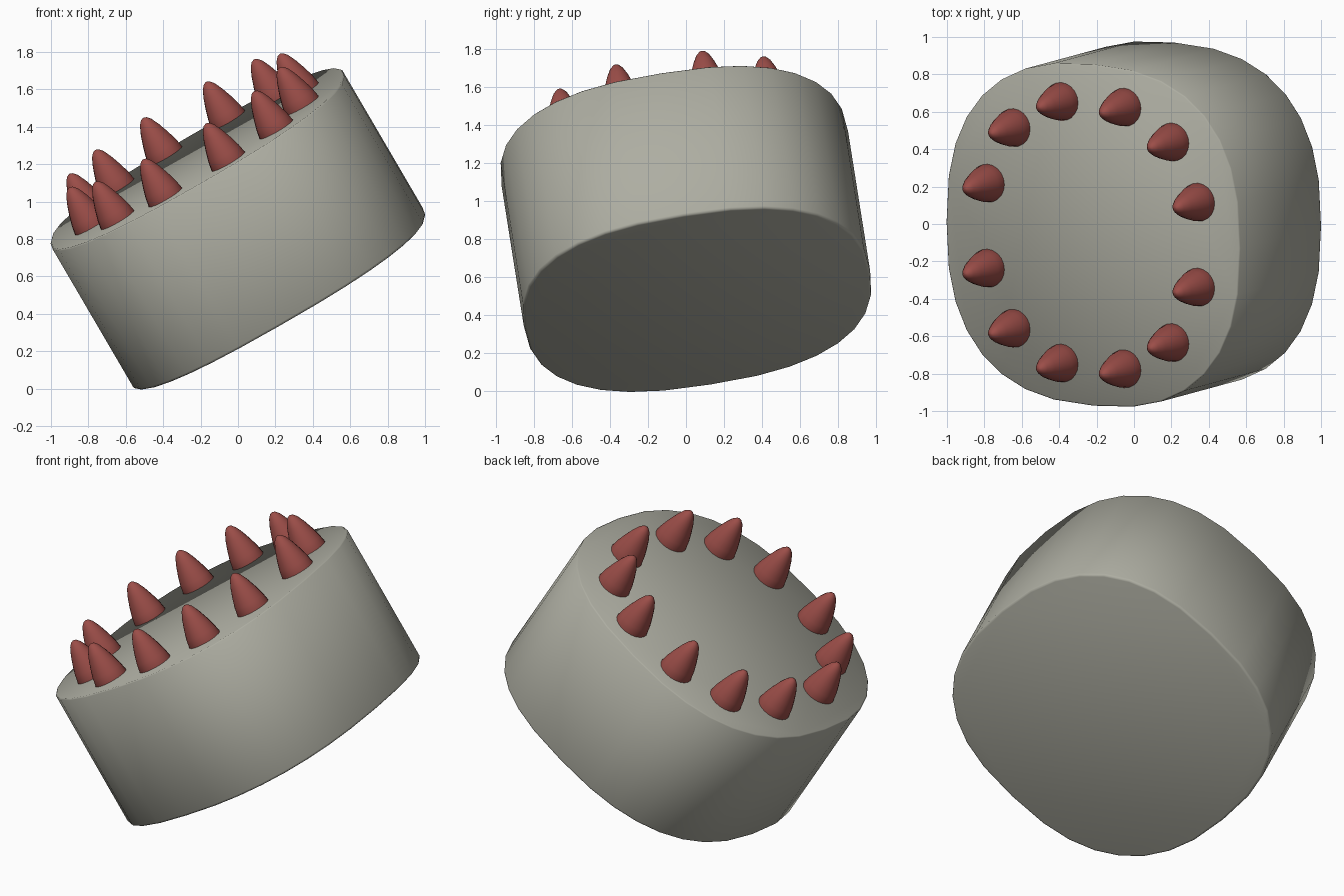
import bpy, bmesh, math
from mathutils import Matrix, Vector

if "Cube" in bpy.data.objects:
    bpy.data.objects.remove(bpy.data.objects["Cube"])

# Shared tilt: the whole drum leans to the left and slightly to the front
TILT = Matrix.Rotation(math.radians(9), 4, 'X') @ Matrix.Rotation(math.radians(-30), 4, 'Y')
HALF = 0.44                      # half height along the tilted axis
FRAME = Matrix.Translation((0, 0, 0.853)) @ TILT


def material(name, rgb):
    m = bpy.data.materials.new(name)
    m.diffuse_color = (*rgb, 1)
    m.use_nodes = True
    m.node_tree.nodes["Principled BSDF"].inputs["Base Color"].default_value = m.diffuse_color
    return m


def lathe_like(name, rings, mat):
    """Skin a stack of closed rings, capping both ends."""
    bm = bmesh.new()
    loops = [[bm.verts.new(p) for p in ring] for ring in rings]
    n = len(loops[0])
    for a, b in zip(loops, loops[1:]):
        for i in range(n):
            j = (i + 1) % n
            bm.faces.new((a[i], a[j], b[j], b[i]))
    bm.faces.new(loops[0][::-1])
    bm.faces.new(loops[-1])
    me = bpy.data.meshes.new(name)
    bm.to_mesh(me)
    bm.free()
    me.materials.append(mat)
    ob = bpy.data.objects.new(name, me)
    bpy.context.collection.objects.link(ob)
    bpy.context.view_layer.objects.active = ob
    ob.select_set(True)
    bpy.ops.object.shade_smooth_by_angle(angle=math.radians(50))
    ob.select_set(False)
    return ob


def squircle(rx, ry, z, n=32, power=2.5):
    pts = []
    for i in range(n):
        t = 2 * math.pi * i / n
        c, s = math.cos(t), math.sin(t)
        pts.append(Vector((math.copysign(abs(c) ** (2 / power), c) * rx,
                           math.copysign(abs(s) ** (2 / power), s) * ry, z)))
    return pts


stone = material("warm_grey", (0.42, 0.42, 0.36))
red = material("dull_red", (0.33, 0.075, 0.065))

# Drum body with a softened rim
RX, RY, B = 0.907, 0.924, 0.014
body = lathe_like("drum_body", [
    squircle(RX - B, RY - B, -HALF),
    squircle(RX - B * 0.3, RY - B * 0.3, -HALF + B * 0.3),
    squircle(RX, RY, -HALF + B),
    squircle(RX, RY, HALF - B * 0.5),
    squircle(RX - B * 0.5, RY - B * 0.5, HALF)], stone)
body.matrix_world = FRAME

# Ring of twelve blunt spikes, one quarter mirrored both ways
profile = [(0.1, -0.02), (0.103, 0.0), (0.094, 0.05), (0.078, 0.105),
           (0.057, 0.165), (0.036, 0.21), (0.018, 0.231), (0.004, 0.237)]
count = 0
for x, y in [(0.649, 0.23), (0.49, 0.543), (0.194, 0.708)]:
    for sx in (-1, 1):
        for sy in (-1, 1):
            count += 1
            rings = [[Vector((r * math.cos(k * math.pi / 10), r * math.sin(k * math.pi / 10), z))
                      for k in range(20)] for r, z in profile]
            spike = lathe_like(f"spike_{count}", rings, red)
            spike.matrix_world = FRAME @ Matrix.Translation((sx * x, sy * y, HALF))
